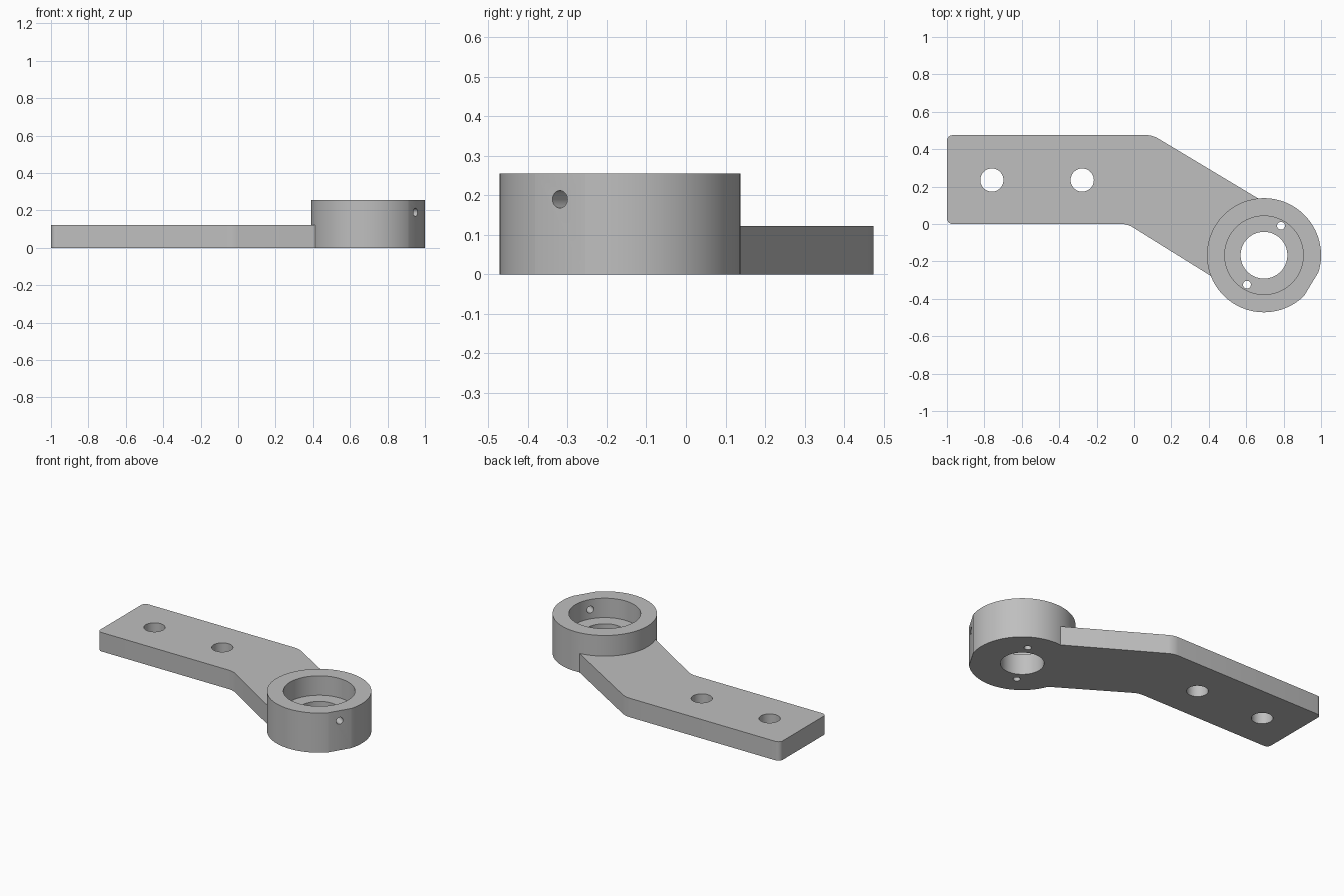
import bpy, bmesh, math
from mathutils import Matrix, Vector

if "Cube" in bpy.data.objects:
    bpy.data.objects.remove(bpy.data.objects["Cube"], do_unlink=True)

CENTRE = Vector((0.695, -0.167, 0))   # collar axis
FLAT_ANGLE = math.radians(-31)        # direction the flat and set screw hole face
COLLAR_R, COLLAR_H, ARM_H, FLOOR_Z = 0.305, 0.255, 0.122, 0.13

steel = bpy.data.materials.new("plain_grey")
steel.use_nodes = True
grey = (0.52, 0.52, 0.52, 1)
steel.diffuse_color = grey
steel.node_tree.nodes["Principled BSDF"].inputs["Base Color"].default_value = grey


def make_object(name, bm):
    mesh = bpy.data.meshes.new(name)
    bmesh.ops.recalc_face_normals(bm, faces=bm.faces)
    bm.to_mesh(mesh)
    bm.free()
    obj = bpy.data.objects.new(name, mesh)
    bpy.context.collection.objects.link(obj)
    mesh.materials.append(steel)
    return obj


def cylinder(name, x, y, radius, z0, z1, segments=64):
    bm = bmesh.new()
    bmesh.ops.create_cone(bm, cap_ends=True, segments=segments, radius1=radius,
                          radius2=radius, depth=z1 - z0,
                          matrix=Matrix.Translation((x, y, (z0 + z1) / 2)))
    return make_object(name, bm)


def combine(target, tool, operation):
    tool.hide_render = True
    mod = target.modifiers.new(operation.lower(), 'BOOLEAN')
    mod.object, mod.operation, mod.solver = tool, operation, 'EXACT'
    bpy.context.view_layer.objects.active = target
    bpy.ops.object.modifier_apply(modifier=mod.name)
    bpy.data.objects.remove(tool, do_unlink=True)


# Cranked arm: extruded outline with rounded vertical edges
outline = [(-1, 0), (-0.035, 0), (0.46, -0.308), (0.70, 0.115), (0.10, 0.475), (-1, 0.475)]
bm = bmesh.new()
base = bm.faces.new([bm.verts.new((x, y, 0)) for x, y in outline])
top = bmesh.ops.extrude_face_region(bm, geom=[base])["geom"]
bmesh.ops.translate(bm, vec=(0, 0, ARM_H), verts=[v for v in top if isinstance(v, bmesh.types.BMVert)])
corners = [e for e in bm.edges if abs(e.verts[0].co.z - e.verts[1].co.z) > 0.1
           and e.verts[0].co.x < 0.2]
bmesh.ops.bevel(bm, geom=corners, offset=0.03, segments=6, profile=0.5, affect='EDGES')
arm = make_object("arm", bm)

# Collar with a flat on its outer side
bracket = cylinder("bracket", CENTRE.x, CENTRE.y, COLLAR_R, 0, COLLAR_H, 128)
turn = Matrix.Translation(CENTRE) @ Matrix.Rotation(FLAT_ANGLE, 4, 'Z')
bm = bmesh.new()
bmesh.ops.create_cube(bm, size=1, matrix=turn @ Matrix.Translation((0.796, 0, 0)))
combine(bracket, make_object("flat_cutter", bm), 'DIFFERENCE')
combine(bracket, arm, 'UNION')

# Bearing pocket, shaft hole and mounting holes
combine(bracket, cylinder("pocket_cutter", CENTRE.x, CENTRE.y, 0.21, FLOOR_Z, 0.4, 96), 'DIFFERENCE')
combine(bracket, cylinder("shaft_cutter", CENTRE.x, CENTRE.y, 0.125, -0.1, 0.4), 'DIFFERENCE')
for x in (-0.76, -0.277):
    combine(bracket, cylinder("mount_cutter", x, 0.235, 0.062, -0.1, 0.4, 48), 'DIFFERENCE')

# Two small holes through the pocket floor
for angle in (60, 240):
    a = math.radians(angle)
    combine(bracket, cylinder("pin_cutter", CENTRE.x + 0.182 * math.cos(a),
                              CENTRE.y + 0.182 * math.sin(a), 0.021, -0.1, 0.4, 32), 'DIFFERENCE')

# Set screw hole from the flat into the pocket
bm = bmesh.new()
bmesh.ops.create_cone(bm, cap_ends=True, segments=32, radius1=0.022, radius2=0.022, depth=0.25,
                      matrix=turn @ Matrix.Translation((0.275, 0, 0.19))
                      @ Matrix.Rotation(math.pi / 2, 4, 'Y'))
combine(bracket, make_object("screw_cutter", bm), 'DIFFERENCE')

# Smooth round walls, sharp edges
bpy.ops.object.select_all(action='DESELECT')
bracket.select_set(True)
bpy.context.view_layer.objects.active = bracket
bpy.ops.object.shade_smooth_by_angle(angle=math.radians(20))
